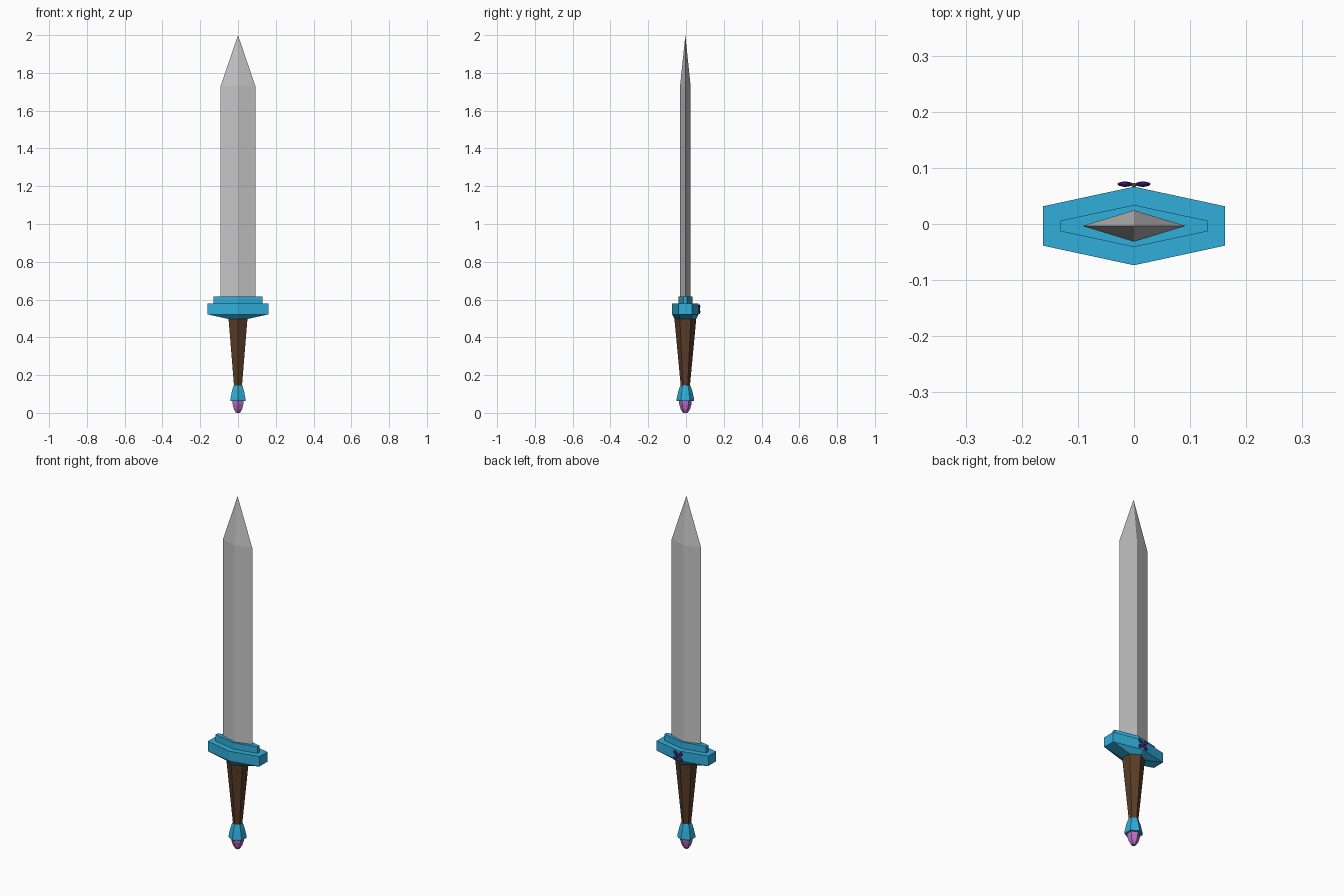
import bpy, bmesh, math
from mathutils import Matrix, Vector

if "Cube" in bpy.data.objects:
    bpy.data.objects.remove(bpy.data.objects["Cube"])

YC = -0.0035  # blade axis sits slightly forward of the centre


def material(name, rgb):
    m = bpy.data.materials.new(name)
    m.diffuse_color = (*rgb, 1)
    m.use_nodes = True
    m.node_tree.nodes["Principled BSDF"].inputs["Base Color"].default_value = m.diffuse_color
    return m


steel = material("steel grey", (0.56, 0.56, 0.56))
cyan = material("cyan blue", (0.03, 0.42, 0.70))
brown = material("brown leather", (0.105, 0.047, 0.021))
pink = material("pink purple", (0.52, 0.16, 0.58))
violet = material("dark violet", (0.06, 0.014, 0.24))
gold = material("dark gold", (0.25, 0.13, 0.03))


def finish(bm, name, mat):
    bmesh.ops.recalc_face_normals(bm, faces=bm.faces)
    me = bpy.data.meshes.new(name)
    bm.to_mesh(me)
    bm.free()
    me.materials.append(mat)
    ob = bpy.data.objects.new(name, me)
    bpy.context.collection.objects.link(ob)
    return ob


def loft(name, rings, mat):
    """Six-sided rings (half width, centre depth, side depth, z) joined in order."""
    bm = bmesh.new()
    loops = []
    for w, d, s, z in rings:
        pts = [(0, -d), (w, -s), (w, s), (0, d), (-w, s), (-w, -s)]
        loops.append([bm.verts.new((x, y + YC, z)) for x, y in pts])
    for a, b in zip(loops, loops[1:]):
        for i in range(6):
            j = (i + 1) % 6
            bm.faces.new((a[i], a[j], b[j], b[i]))
    bm.faces.new(loops[0])
    bm.faces.new(loops[-1])
    return finish(bm, name, mat)


def hexring(r, z):
    return (r * math.cos(math.pi / 6), r, r / 2, z)


# Blade: diamond section running up to a point
bm = bmesh.new()
section = [(0.092, 0), (0, 0.028), (-0.092, 0), (0, -0.028)]
low, high = [[bm.verts.new((x, y + YC, z)) for x, y in section] for z in (0.60, 1.73)]
tip = bm.verts.new((0, YC, 2.0))
for i in range(4):
    j = (i + 1) % 4
    bm.faces.new((low[i], low[j], high[j], high[i]))
    bm.faces.new((high[i], high[j], tip))
bm.faces.new(low)
finish(bm, "blade", steel)

# Guard: wide block tapering down to the grip, with a smaller collar on top
loft("guard", [(0.05, 0.058, 0.029, 0.497), (0.1625, 0.07, 0.035, 0.522),
               (0.1625, 0.07, 0.035, 0.578)], cyan)
loft("guard_collar", [(0.131, 0.0375, 0.0095, 0.575), (0.131, 0.0375, 0.0095, 0.615)], cyan)

# Grip, pommel and the gem under it
loft("grip", [hexring(0.024, 0.14), hexring(0.058, 0.50)], brown)
loft("pommel", [hexring(0.046, 0.062), hexring(0.047, 0.07), hexring(0.037, 0.115),
                hexring(0.027, 0.146)], cyan)
loft("pommel_gem", [hexring(0.012, 0), hexring(0.024, 0.018), hexring(0.032, 0.044),
                    hexring(0.034, 0.065)], pink)

# Small four-petal ornament on the back of the guard
centre = Vector((0, 0.0695, 0.549))


def blob(name, offset, scale, angle, mat):
    bm = bmesh.new()
    bmesh.ops.create_uvsphere(bm, u_segments=8, v_segments=6, radius=1)
    bm.transform(Matrix.Translation(centre + Vector(offset))
                 @ Matrix.Rotation(angle, 4, 'Y') @ Matrix.Diagonal((*scale, 1)))
    return finish(bm, name, mat)


for sx in (-1, 1):
    for sz in (-1, 1):
        blob("ornament_petal", (sx * 0.016, 0.0015, sz * 0.014), (0.016, 0.005, 0.01),
             -sx * sz * math.radians(40), violet)
blob("ornament_centre", (0, 0, 0), (0.005, 0.004, 0.012), 0, gold)
